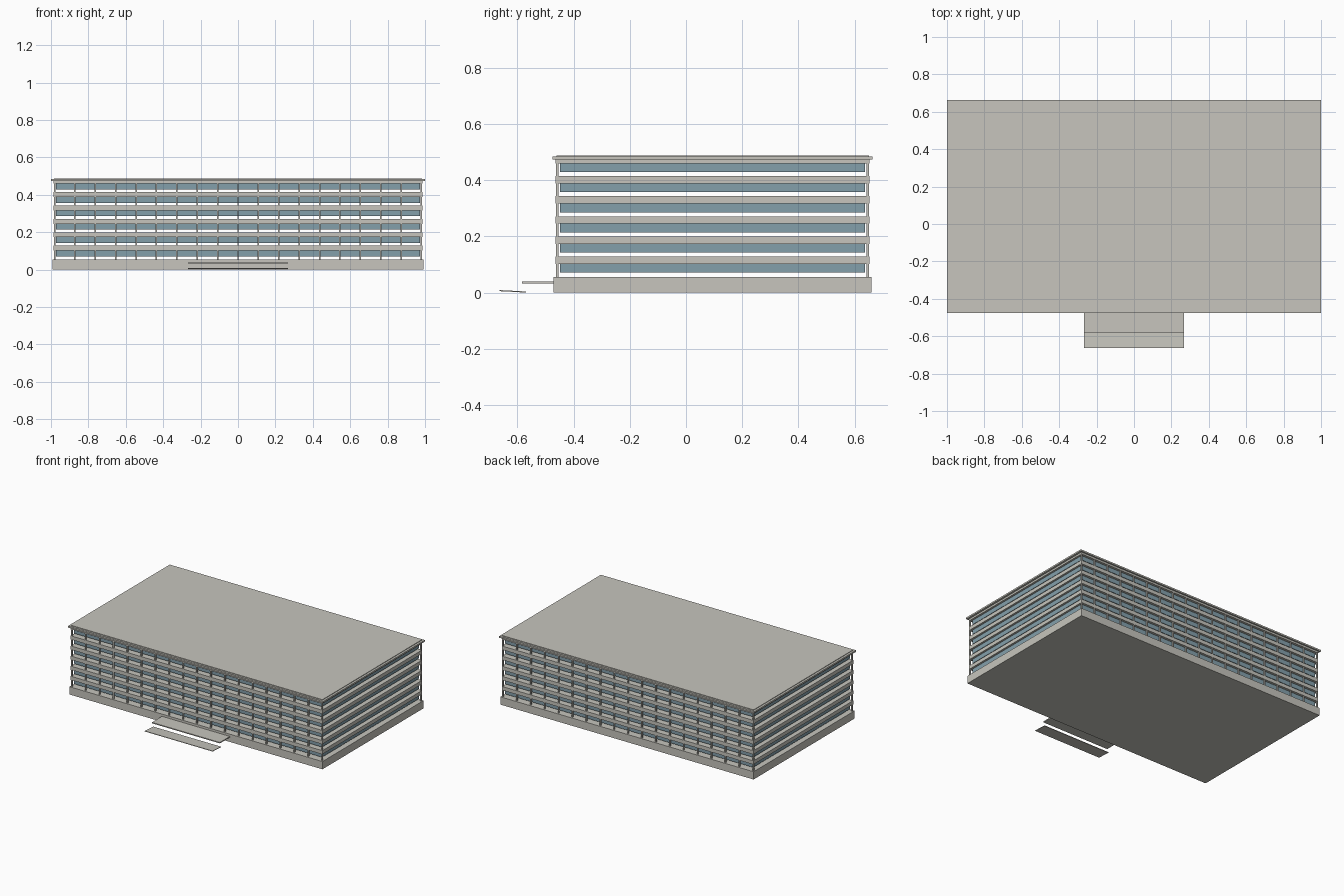
import bpy

cube = bpy.data.objects.get("Cube")
if cube:
    bpy.data.objects.remove(cube, do_unlink=True)


def make_material(name, rgb):
    mat = bpy.data.materials.new(name)
    mat.use_nodes = True
    mat.diffuse_color = (*rgb, 1)
    mat.node_tree.nodes["Principled BSDF"].inputs["Base Color"].default_value = (*rgb, 1)
    return mat


concrete = make_material("warm grey concrete", (0.57, 0.56, 0.51))
glass = make_material("blue grey glass", (0.23, 0.35, 0.41))

CENTRE_Y = 0.0945      # the block sits behind the entrance
FLOORS = 6
STOREY = 0.0716
BASE_TOP = 0.055
BAYS = 18


def box(name, x, y, z, mat):
    """Box from (min, max) pairs along each axis."""
    corners = [(a, b, c) for a in x for b in y for c in z]
    faces = [(0, 1, 3, 2), (4, 6, 7, 5), (0, 4, 5, 1),
             (2, 3, 7, 6), (0, 2, 6, 4), (1, 5, 7, 3)]
    mesh = bpy.data.meshes.new(name)
    mesh.from_pydata(corners, [], faces)
    mesh.materials.append(mat)
    obj = bpy.data.objects.new(name, mesh)
    bpy.context.collection.objects.link(obj)
    return obj


def block(name, half_x, half_y, z, mat):
    """Box centred on the building."""
    return box(name, (-half_x, half_x), (CENTRE_Y - half_y, CENTRE_Y + half_y), z, mat)


# Plinth
block("plinth", 0.992, 0.566, (0, BASE_TOP), concrete)

# Floor slabs with a recessed glass strip hung under each
for i in range(FLOORS):
    under = 0.102 + i * STOREY
    block(f"window_strip_{i + 1}", 0.972, 0.542, (under - 0.031, under), glass)
    top = under + 0.026 if i < FLOORS - 1 else 0.474
    block(f"floor_slab_{i + 1}", 0.986, 0.559, (under, top), concrete)

# Roof edge and raised roof deck
block("roof_edge", 1.0, 0.5695, (0.473, 0.484), concrete)
block("roof_deck", 0.985, 0.556, (0.484, 0.488), concrete)

# Slim posts along the front and back
for side, name in ((-1, "front"), (1, "back")):
    ys = sorted((CENTRE_Y + side * 0.557, CENTRE_Y + side * 0.548))
    for i in range(BAYS + 1):
        x = -0.981 + i * 1.962 / BAYS
        box(f"{name}_post_{i + 1}", (x - 0.004, x + 0.004), ys, (BASE_TOP, 0.46), concrete)

# Entrance canopy and the slightly tilted landing plate before it
box("entrance_canopy", (-0.266, 0.266), (-0.583, -0.47), (0.032, 0.039), concrete)
landing = box("entrance_landing", (-0.266, 0.266), (-0.664, -0.57), (0.0, 0.004), concrete)
for v in landing.data.vertices:
    if v.co.y < -0.6:
        v.co.z += 0.005
